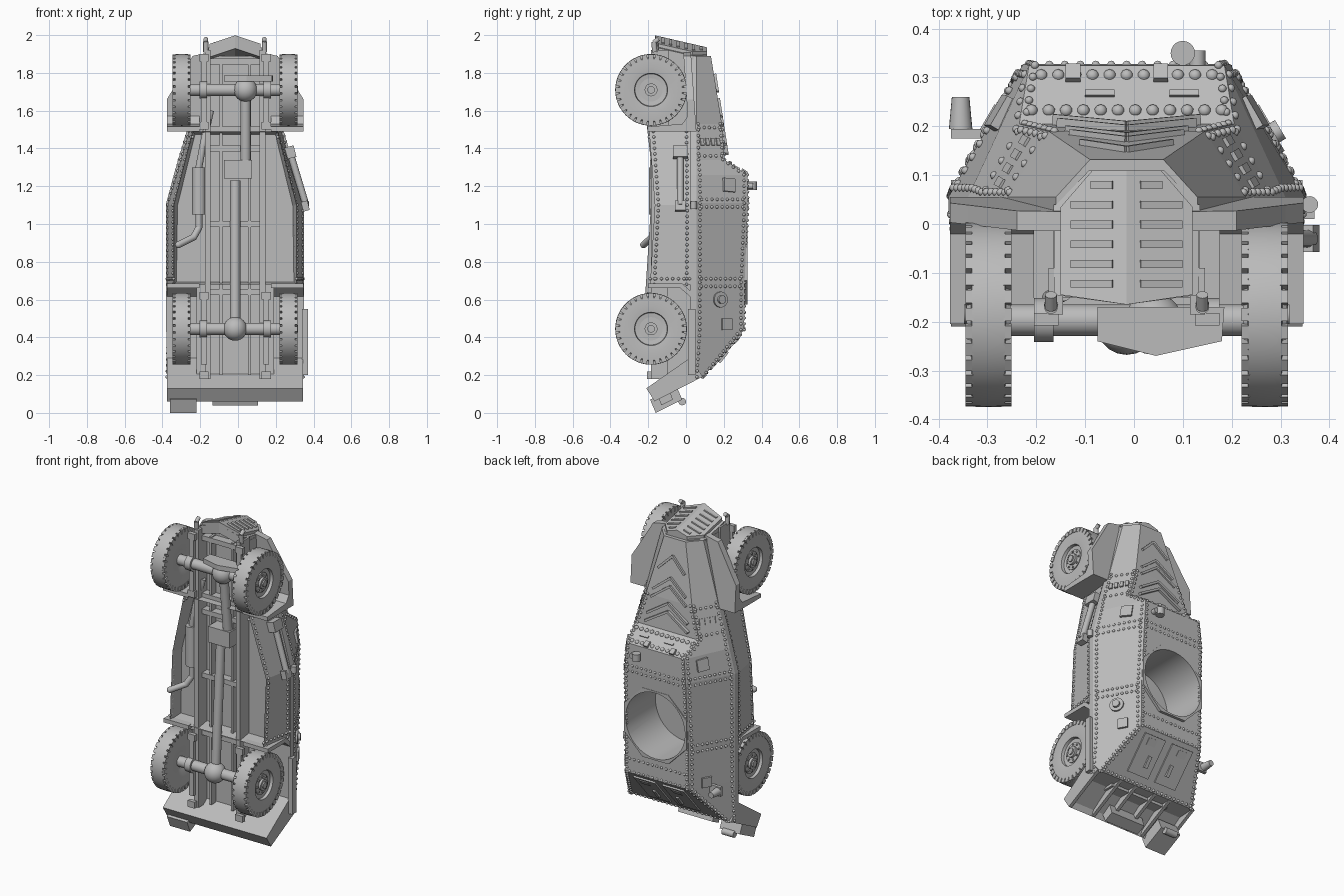
import bpy, bmesh, math
from mathutils import Vector, Matrix

if "Cube" in bpy.data.objects:
    bpy.data.objects.remove(bpy.data.objects["Cube"])

CX = -0.015  # symmetry plane of the vehicle
grey = bpy.data.materials.new("plain_grey")
grey.use_nodes = True
grey.diffuse_color = (0.5, 0.5, 0.5, 1)
grey.node_tree.nodes["Principled BSDF"].inputs["Base Color"].default_value = (0.5, 0.5, 0.5, 1)


def finish(name, bm, smooth=False):
    bmesh.ops.recalc_face_normals(bm, faces=bm.faces[:])
    bmesh.ops.translate(bm, vec=(CX, 0, 0), verts=bm.verts[:])
    me = bpy.data.meshes.new(name)
    bm.to_mesh(me)
    bm.free()
    me.materials.append(grey)
    ob = bpy.data.objects.new(name, me)
    bpy.context.collection.objects.link(ob)
    if smooth:
        bpy.ops.object.select_all(action='DESELECT')
        ob.select_set(True)
        bpy.context.view_layer.objects.active = ob
        bpy.ops.object.shade_smooth_by_angle(angle=math.radians(35))
    return ob


def loft(bm, rings, closed=False):
    vs = [[bm.verts.new(p) for p in r] for r in rings]
    n = len(vs[0])
    pairs = list(zip(vs, vs[1:])) + ([(vs[-1], vs[0])] if closed else [])
    for a, b in pairs:
        for i in range(n):
            j = (i + 1) % n
            bm.faces.new((a[i], a[j], b[j], b[i]))
    if not closed:
        bm.faces.new(vs[0])
        bm.faces.new(vs[-1])


def prism(name, pts, axis, a, b):
    """Extrude a 2D outline along axis x, y or z (other coordinates keep their order)."""
    k = "xyz".index(axis)
    bm = bmesh.new()
    loft(bm, [[p[:k] + (t,) + p[k:] for p in pts] for t in (a, b)])
    return finish(name, bm)


def box(name, x0, x1, y0, y1, z0, z1):
    return prism(name, [(x0, z0), (x1, z0), (x1, z1), (x0, z1)], "y", y0, y1)


def along(p, q, up):
    d = (Vector(q) - Vector(p)).normalized()
    s = d.cross(Vector(up)).normalized()
    m = Matrix((s, s.cross(d), d)).transposed().to_4x4()
    return Matrix.Translation((Vector(p) + Vector(q)) / 2) @ m


def bar(name, p, q, w, h, up=(0, 1, 0)):
    """Box from p to q, h thick along up and w wide across it."""
    bm = bmesh.new()
    size = Matrix.Diagonal((w, h, (Vector(q) - Vector(p)).length, 1))
    bmesh.ops.create_cube(bm, size=1, matrix=along(p, q, up) @ size)
    return finish(name, bm)


def rod(name, p, q, r, r2=None, seg=20):
    bm = bmesh.new()
    up = (0, 1, 0) if abs((Vector(q) - Vector(p)).normalized().y) < 0.9 else (0, 0, 1)
    bmesh.ops.create_cone(bm, cap_ends=True, segments=seg, radius1=r, radius2=r if r2 is None else r2,
                          depth=(Vector(q) - Vector(p)).length, matrix=along(p, q, up))
    return finish(name, bm, True)


def ball(name, c, r):
    bm = bmesh.new()
    bmesh.ops.create_uvsphere(bm, u_segments=20, v_segments=12, radius=r, matrix=Matrix.Translation(c))
    return finish(name, bm, True)


# Upper hull: stations of z, belt half width, top height, top half width
stations = [(0.19, 0.362, 0.09, 0.342), (0.44, 0.365, 0.308, 0.22), (0.69, 0.365, 0.31, 0.22),
            (1.11, 0.365, 0.328, 0.212), (1.26, 0.325, 0.325, 0.2), (1.34, 0.302, 0.205, 0.22),
            (1.53, 0.245, 0.19, 0.16), (1.89, 0.145, 0.132, 0.075)]
bm = bmesh.new()
loft(bm, [[(b, 0.02, z), (b, 0.055, z), (t, y, z), (-t, y, z), (-b, 0.055, z), (-b, 0.02, z)]
          for z, b, y, t in stations])
hull = finish("upper_hull", bm)

# Turret opening with an eight-sided frame
TZ, TR = 0.79, 0.206
ring = [(0.234 * math.cos(math.pi * (k + .5) / 4), TZ + 0.234 * math.sin(math.pi * (k + .5) / 4)) for k in range(8)]
frame = prism("turret_ring_frame", ring, "y", 0.29, 0.326)
cutter = rod("turret_cutter", (0, 0.03, TZ), (0, 0.5, TZ), TR, seg=48)
for ob in (hull, frame):
    mod = ob.modifiers.new("opening", 'BOOLEAN')
    mod.operation, mod.object, mod.solver = 'DIFFERENCE', cutter, 'EXACT'
    dg = bpy.context.evaluated_depsgraph_get()
    me = bpy.data.meshes.new_from_object(ob.evaluated_get(dg))
    ob.modifiers.clear()
    ob.data = me
bpy.data.objects.remove(cutter)

# Lower hull with a recessed floor
low = [(0.68, 0.36, 0.325, -0.19), (1.1, 0.36, 0.325, -0.165), (1.49, 0.245, 0.225, -0.195)]
bm = bmesh.new()
loft(bm, [[(b, 0.03, z), (t, y, z), (-t, y, z), (-b, 0.03, z)] for z, b, t, y in low])
bmesh.ops.recalc_face_normals(bm, faces=bm.faces[:])
floor = [f for f in bm.faces if len(f.verts) == 4 and all(v.co.y < -0.1 for v in f.verts)]
bmesh.ops.inset_region(bm, faces=floor, thickness=0.02)
for v in {v for f in floor for v in f.verts}:
    v.co.y = -0.1
finish("lower_hull", bm)
box("rear_body", -0.205, 0.205, -0.1, 0.03, 0.17, 0.69)
box("front_body", -0.15, 0.15, -0.1, 0.04, 1.45, 1.89)

# Tail shelf with triangular gussets under it
prism("tail_shelf", [(-0.21, 0.13), (0.02, 0.29), (0.09, 0.19), (-0.02, 0.185), (-0.15, 0.095), (-0.165, 0.06)], "x", -0.36, 0.36)
for x in (-0.35, -0.18, -0.07, 0.07, 0.18, 0.35):
    prism("tail_gusset", [(-0.165, 0.062), (0.085, 0.19), (-0.02, 0.19), (-0.15, 0.1)], "x", x - .01, x + .01)

# Rivets
rivet_bm = bmesh.new()


def rivets(p, q, r=0.0085, gap=0.031):
    p, q = Vector(p), Vector(q)
    n = max(2, round((q - p).length / gap))
    for k in range(n + 1):
        bmesh.ops.create_icosphere(rivet_bm, subdivisions=2, radius=r, matrix=Matrix.Translation(p.lerp(q, k / n)))


def side_point(i, f, s, dz=0.0):
    """Point on the side of the hull near station i, f of the way from belt to top."""
    (z, b, y, t), other = stations[i], stations[i + (1 if dz > 0 else -1)]
    b, y, t = [u + (v - u) * dz / (other[0] - z) for u, v in zip((b, y, t), other[1:])] if dz else (b, y, t)
    return Vector((s * (b + (t - b) * f), 0.055 + (y - 0.055) * f, z + dz))


for s in (-1, 1):
    for i in range(6):
        for f in (0.07, 0.93):
            rivets(side_point(i, f, s), side_point(i + 1, f, s))
        rivets((s * (stations[i][3] - .012), stations[i][2], stations[i][0]),
               (s * (stations[i + 1][3] - .012), stations[i + 1][2], stations[i + 1][0]))
    for i, dz in ((2, -.02), (2, .02), (3, -.02), (3, .02), (5, .02), (6, -.02)):
        rivets(side_point(i, 0.1, s, dz), side_point(i, 0.9, s, dz))
    for a, b in zip(low, low[1:]):
        for f in (0.12, 0.9):
            rivets(*[(s * (c[1] + (c[2] - c[1]) * f), 0.03 + (c[3] - 0.03) * f, c[0]) for c in (a, b)])
    for c, dz in ((low[0], 0.03), (low[2], -0.03)):
        rivets((s * c[1], 0.02, c[0] + dz), (s * c[2], c[3], c[0] + dz))
for z, y, h in ((1.125, 0.326, 0.19), (1.09, 0.325, 0.19), (0.53, 0.308, 0.19), (0.45, 0.306, 0.19), (0.2, 0.1, 0.32)):
    rivets((-h, y, z), (h, y, z))
for y, z, h in ((0.304, 1.27, 0.175), (0.232, 1.32, 0.195)):
    rivets((-h, y, z), (h, y, z), 0.013, 0.036)
finish("rivets", rivet_bm, True)

# Windscreen slits and blocks
screen = (0, .55, .83)
for x in (-0.085, 0.088):
    bar("vision_slit", (x, 0.267, 1.3), (x + 0.06, 0.267, 1.3), 0.014, 0.01, screen)
for x in (-0.125, 0.055):
    bar("screen_block", (x, 0.307, 1.275), (x + 0.03, 0.307, 1.275), 0.036, 0.024, screen)

# Filler port on the left side, then paired hull details
rod("side_port", (0.275, 0.17, 0.6), (0.302, 0.186, 0.6), 0.042)
rod("side_port_cap", (0.285, 0.176, 0.6), (0.315, 0.194, 0.6), 0.022)
for s in (-1, 1):
    side = (s * .86, .5, 0)
    bar("side_visor", (s * 0.262, 0.225, 1.17), (s * 0.249, 0.225, 1.24), 0.07, 0.03, side)
    bar("small_side_flap", (s * 0.275, 0.213, 0.44), (s * 0.275, 0.213, 0.5), 0.06, 0.025, side)
    # Rear slope: door panels, handles
    bar("rear_door", (s * 0.1, 0.13, 0.235), (s * 0.1, 0.29, 0.417), 0.15, 0.016)
    bar("rear_handle", (s * 0.08, 0.17, 0.272), (s * 0.08, 0.215, 0.329), 0.022, 0.03)
    bar("rear_flap", (s * 0.11, 0.25, 0.372), (s * 0.11, 0.28, 0.404), 0.06, 0.022)
    # Raised chevron ribs on the bonnet
    for z in (1.41, 1.46, 1.56, 1.61, 1.74):
        at = lambda zz: 0.203 - (zz - 1.44) * 0.155
        arm = 0.15 - (z - 1.4) * 0.17
        bar("bonnet_rib", (0, at(z + .05), z + .05), (s * arm, at(z - .04), z - .04), 0.014, 0.022)
    # Short louvres stacked on the cheek plates
    for f in (0.2, 0.4, 0.6, 0.8):
        p, q = [side_point(5, g, s).lerp(side_point(6, g, s), 0.5) for g in (f - .06, f + .06)]
        bar("cheek_louvre", p, q, 0.04, 0.014, (s * .8, .5, .3))


# Pointed nose with slatted grille
def nose(x, y, off=0.0):
    return (x, y, 1.961 - 0.23 * y - 0.3 * abs(x) + off)


for s in (-1, 1):
    plate = [(0.0, 0.11), (0.07, 0.11), (0.135, 0.035), (0.135, -0.145), (0.0, -0.165)]
    for name, grow, top, depth in (("grille_plate", 1, 0.0, -0.022), ("nose_shell", 1.1, -0.018, -0.07)):
        bm = bmesh.new()
        loft(bm, [[nose(s * x * grow, y, o) for x, y in plate] for o in (top, depth)])
        finish(name, bm)
    for k in range(6):
        y = 0.08 - k * 0.0405
        bar("grille_slat", nose(s * 0.028, y), nose(s * (0.072 if k == 0 else 0.113), y), 0.016, 0.012, (0, 0, 1))
    # Front wings falling towards the nose, mudflaps and rear wheel-arch flanges
    wing = [(0.13, 1.91), (0.225, 1.89), (0.325, 1.72), (0.362, 1.66), (0.362, 1.49), (0.13, 1.49)]
    bm = bmesh.new()
    loft(bm, [[(s * x, y - 0.07 * (z - 1.49), z) for x, z in wing] for y in (0.015, 0.055)])
    finish("front_wing", bm)
    x0, x1 = sorted((s * 0.19, s * 0.362))
    prism("front_mudflap", [(-0.205, 1.49), (0.02, 1.49), (0.03, 1.6), (-0.02, 1.53), (-0.205, 1.515)], "x", x0, x1)
    prism("rear_mudflap", [(-0.2, 0.66), (-0.03, 0.66), (0.04, 0.6), (0.04, 0.63), (-0.02, 0.685), (-0.2, 0.685)], "x", x0, x1)
    # Chassis rails with curved horns
    box("chassis_rail", s * 0.145 - .015, s * 0.145 + .015, -0.185, -0.09, 0.18, 1.92)
    rod("rail_horn", (s * 0.155, -0.165, 1.91), (s * 0.155, -0.17, 1.965), 0.014)
    rod("rail_horn_tip", (s * 0.155, -0.172, 1.96), (s * 0.155, -0.145, 1.98), 0.012)
    bar("inner_rail", (s * 0.075, -0.12, 0.2), (s * 0.075, -0.12, 1.88), 0.015, 0.05)
    for z in (0.2, 0.62, 1.52, 1.88):
        bar("spring_shackle", (s * 0.165, -0.195, z - .02), (s * 0.165, -0.195, z + .02), 0.05, 0.025)
    for z in (0.445, 1.71):
        bar("leaf_spring", (s * 0.165, -0.195, z - .19), (s * 0.165, -0.195, z + .19), 0.03, 0.022)
        rod("axle_collar", (s * 0.15, -0.197, z), (s * 0.19, -0.197, z), 0.045)

# Running gear under the floor
for z in (0.64, 1.0, 1.4, 1.5, 1.86):
    box("cross_member", -0.14, 0.14, -0.15, -0.09, z - .015, z + .015)
for z, x in ((0.445, 0.0), (1.71, 0.055)):
    rod("axle", (-0.25, -0.197, z), (0.25, -0.197, z), 0.032)
    ball("differential", (x, -0.205, z), 0.063)
rod("rear_driveshaft", (0, -0.2, 0.45), (0, -0.15, 1.23), 0.027)
rod("front_driveshaft", (0.055, -0.2, 1.7), (0.055, -0.16, 1.34), 0.027)
box("gearbox", -0.06, 0.09, -0.19, -0.09, 1.24, 1.34)
prism("axle_guard", [(-0.06, -0.17), (0.2, -0.17), (0.195, -0.24), (0.06, -0.27), (-0.06, -0.24)], "z", 1.755, 1.785)
rod("muffler", (-0.192, -0.16, 1.05), (-0.192, -0.16, 1.3), 0.036)
path = [(-0.13, -0.14, 1.6), (-0.17, -0.16, 1.42), (-0.192, -0.16, 1.3), (-0.192, -0.16, 0.98), (-0.22, -0.18, 0.93), (-0.3, -0.225, 0.89)]
for p, q in zip(path, path[1:]):
    rod("exhaust_pipe", p, q, 0.018)
    ball("exhaust_bend", q, 0.018)

# Wheels: turned tyre and hub, with small shoulder lugs
profile = [(0.05, 0.0), (0.05, 0.02), (0.085, 0.025), (0.088, 0.043), (0.12, 0.047), (0.165, 0.045),
           (0.172, 0.036), (0.189, 0.034), (0.19, 0.0), (0.189, -0.034), (0.172, -0.036), (0.165, -0.045), (0.1, -0.045), (0.05, -0.03)]
for z in (0.445, 1.71):
    for s in (-1, 1):
        cx = s * 0.283
        bm = bmesh.new()
        N = 48
        loft(bm, [[(cx + s * w, -0.185 + r * math.cos(a), z + r * math.sin(a)) for r, w in profile]
                  for a in (2 * math.pi * k / N for k in range(N))], True)
        finish("wheel", bm, True)
        bm = bmesh.new()
        for k in range(32):
            rot = Matrix.Translation((cx, -0.185, z)) @ Matrix.Rotation(2 * math.pi * k / 32, 4, 'X')
            for w in (-0.039, 0.039):
                bmesh.ops.create_cube(bm, size=1, matrix=rot @ Matrix.Translation((w, 0, 0.175)) @ Matrix.Diagonal((0.017, 0.027, 0.027, 1)))
        finish("tyre_lugs", bm)
        for r, w in ((0.062, 0.028), (0.034, 0.042), (0.02, 0.05)):
            rod("wheel_hub", (cx - s * 0.03, -0.185, z), (cx + s * w, -0.185, z), r)
        for k in range(8):
            a = math.pi * k / 4
            c = (-0.185 + 0.049 * math.cos(a), z + 0.049 * math.sin(a))
            rod("wheel_nut", (cx, *c), (cx + s * 0.034, *c), 0.006, seg=6)

# Lamp on the roof and marker lamp at the right rear
rod("roof_lamp", (0.115, 0.35, 1.18), (0.115, 0.35, 1.225), 0.025)
rod("roof_lamp_post", (0.145, 0.3, 1.2), (0.145, 0.355, 1.2), 0.016)
rod("marker_lamp", (-0.34, 0.26, 0.42), (-0.34, 0.195, 0.42), 0.018, 0.024)
bar("marker_bracket", (-0.26, 0.185, 0.42), (-0.36, 0.185, 0.42), 0.06, 0.02)

# Jack and stowage strip on the left side
rod("jack_shaft", (0.375, -0.03, 1.1), (0.285, -0.03, 1.4), 0.018)
bar("jack_head", (0.3, -0.03, 1.35), (0.285, -0.03, 1.41), 0.05, 0.08)
bar("jack_foot", (0.378, -0.03, 1.07), (0.365, -0.03, 1.12), 0.035, 0.055)
box("stowage_strip", 0.355, 0.385, 0.01, 0.05, 0.2, 0.55)
rod("left_fitting", (0.375, 0.04, 1.08), (0.375, 0.04, 1.12), 0.017)

# Tail fittings
prism("tail_light_box", [(-0.16, 0.0), (-0.02, 0.07), (-0.05, 0.14), (-0.19, 0.07)], "x", -0.345, -0.205)
prism("tow_block", [(-0.13, 0.04), (-0.07, 0.07), (-0.09, 0.13), (-0.15, 0.09)], "x", -0.12, 0.12)
rod("tow_pin", (-0.31, -0.02, 0.06), (-0.23, -0.02, 0.06), 0.02)
